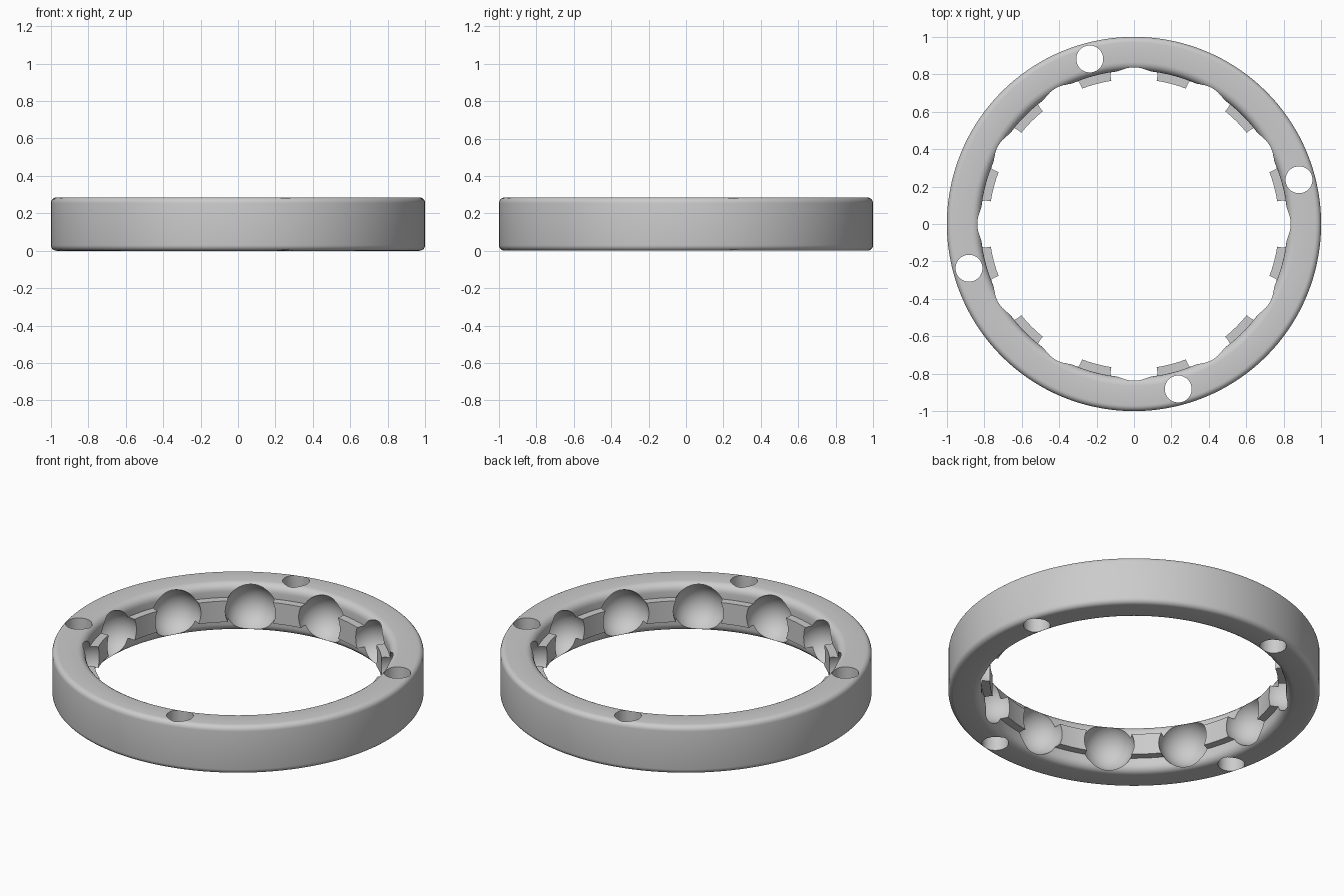
import bpy, bmesh, math

if "Cube" in bpy.data.objects:
    bpy.data.objects.remove(bpy.data.objects["Cube"])

TAU = 2 * math.pi
H = 0.285          # ring height
SEG = 144

grey = bpy.data.materials.new("grey")
grey.diffuse_color = (0.6, 0.6, 0.6, 1)
grey.use_nodes = True
grey.node_tree.nodes["Principled BSDF"].inputs["Base Color"].default_value = grey.diffuse_color


def arc(cx, cz, r, a0, a1, n=5):
    """Points of a corner fillet, angles in degrees."""
    return [(cx + r * math.cos(math.radians(a0 + (a1 - a0) * i / n)),
             cz + r * math.sin(math.radians(a0 + (a1 - a0) * i / n)))
            for i in range(n + 1)]


def make(name, bm):
    me = bpy.data.meshes.new(name)
    bmesh.ops.recalc_face_normals(bm, faces=bm.faces)
    bm.to_mesh(me)
    bm.free()
    ob = bpy.data.objects.new(name, me)
    bpy.context.collection.objects.link(ob)
    me.materials.append(grey)
    return ob


def lathe(bm, profile, a0=0.0, a1=TAU, seg=SEG):
    """Sweep a closed (radius, z) profile about z, capped if not a full turn."""
    full = a1 - a0 > TAU - 1e-4
    rows = []
    for i in range(seg if full else seg + 1):
        a = a0 + (a1 - a0) * i / seg
        rows.append([bm.verts.new((r * math.cos(a), r * math.sin(a), z)) for r, z in profile])
    n = len(profile)
    for i in range(seg):
        p, q = rows[i], rows[(i + 1) % len(rows)]
        for j in range(n):
            k = (j + 1) % n
            bm.faces.new((p[j], p[k], q[k], q[j]))
    if not full:
        bm.faces.new(rows[0])
        bm.faces.new(rows[-1])


def boolean(ob, cutter, op):
    m = ob.modifiers.new(op.lower(), 'BOOLEAN')
    m.operation, m.object, m.solver = op, cutter, 'EXACT'
    bpy.context.view_layer.objects.active = ob
    bpy.ops.object.modifier_apply(modifier=m.name)
    bpy.data.objects.remove(cutter)


# ring body with rounded rims
ro, ri, fo, fi = 1.0, 0.82, 0.03, 0.045
profile = (arc(ro - fo, fo, fo, -90, 0) + arc(ro - fo, H - fo, fo, 0, 90)
           + arc(ri + fi, H - fi, fi, 90, 180) + arc(ri + fi, fi, fi, 180, 270))
bm = bmesh.new()
lathe(bm, profile)
ring = make("bearing_ring", bm)

# spacer tabs between the ball pockets
bm = bmesh.new()
for i in range(12):
    a = math.radians(15 + 30 * i)
    w = math.radians(11)
    lathe(bm, [(0.775, 0.08), (0.85, 0.08), (0.85, 0.205), (0.775, 0.205)], a - w, a + w, 6)
boolean(ring, make("spacer_tabs", bm), 'UNION')

# spherical ball pockets
bm = bmesh.new()
for i in range(12):
    a = math.radians(30 * i)
    ball = bmesh.ops.create_uvsphere(bm, u_segments=40, v_segments=24, radius=0.14)
    bmesh.ops.translate(bm, verts=ball["verts"],
                        vec=(0.795 * math.cos(a), 0.795 * math.sin(a), H / 2))
boolean(ring, make("ball_pockets", bm), 'DIFFERENCE')

# four through holes
bm = bmesh.new()
for i in range(4):
    a = math.radians(15 + 90 * i)
    hole = bmesh.ops.create_cone(bm, cap_ends=True, segments=40, radius1=0.072,
                                 radius2=0.072, depth=1)
    bmesh.ops.translate(bm, verts=hole["verts"],
                        vec=(0.913 * math.cos(a), 0.913 * math.sin(a), H / 2))
boolean(ring, make("bolt_holes", bm), 'DIFFERENCE')

bpy.ops.object.select_all(action='DESELECT')
ring.select_set(True)
bpy.context.view_layer.objects.active = ring
bpy.ops.object.shade_smooth_by_angle(angle=math.radians(30))
